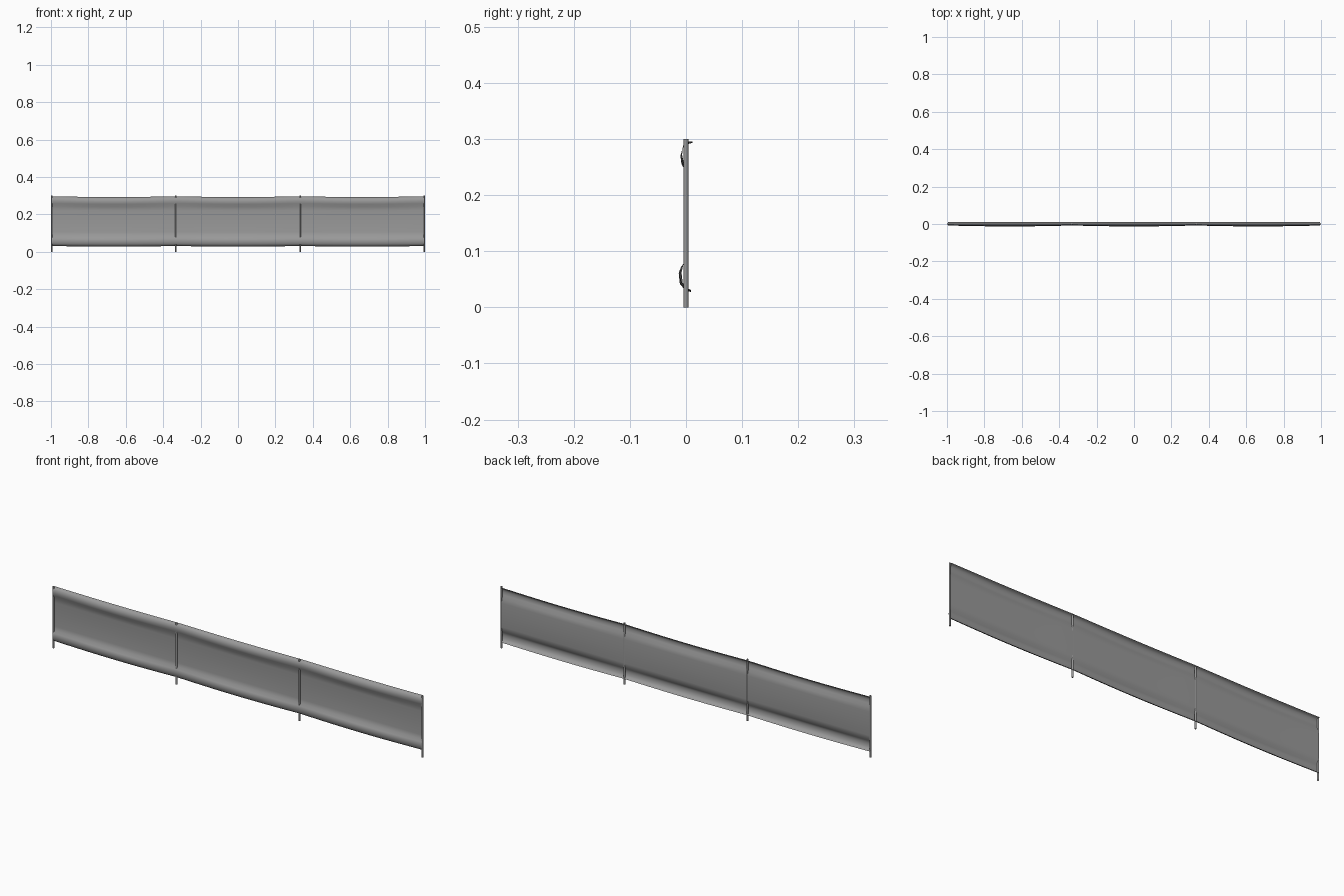
import bpy, bmesh, math

if "Cube" in bpy.data.objects:
    bpy.data.objects.remove(bpy.data.objects["Cube"])

POST_X = [-0.9955, -0.332, 0.332, 0.9955]
POST_R = 0.0045

# Fabric cross-sections (y, z): tight at the posts, billowed at mid-span
AT_POST = [(0.011, 0.296), (0.002, 0.295), (-0.005, 0.288), (-0.007, 0.272),
           (-0.004, 0.258), (0.002, 0.243), (0.004, 0.220), (0.004, 0.165),
           (0.004, 0.105), (0.002, 0.086), (-0.005, 0.075), (-0.008, 0.062),
           (-0.006, 0.044), (0.000, 0.035), (0.009, 0.031)]
MID_SPAN = [(0.012, 0.293), (0.003, 0.291), (-0.006, 0.284), (-0.010, 0.270),
            (-0.008, 0.255), (0.001, 0.240), (0.003, 0.220), (0.003, 0.165),
            (0.003, 0.105), (0.000, 0.083), (-0.009, 0.072), (-0.013, 0.061),
            (-0.011, 0.042), (-0.002, 0.031), (0.009, 0.027)]


def make_material(name, v):
    mat = bpy.data.materials.new(name)
    mat.diffuse_color = (v, v, v, 1)
    mat.use_nodes = True
    mat.node_tree.nodes["Principled BSDF"].inputs["Base Color"].default_value = mat.diffuse_color
    return mat


def make_object(name, bm, mat):
    mesh = bpy.data.meshes.new(name)
    bm.to_mesh(mesh)
    bm.free()
    mesh.materials.append(mat)
    obj = bpy.data.objects.new(name, mesh)
    bpy.context.collection.objects.link(obj)
    bpy.ops.object.select_all(action='DESELECT')
    bpy.context.view_layer.objects.active = obj
    obj.select_set(True)
    bpy.ops.object.shade_smooth_by_angle(angle=math.radians(50))
    return obj


dark_fabric = make_material("dark_fabric", 0.32)
dark_post = make_material("dark_post", 0.30)

# Posts
for i, x in enumerate(POST_X):
    bm = bmesh.new()
    bmesh.ops.create_cone(bm, cap_ends=True, segments=12, radius1=POST_R,
                          radius2=POST_R, depth=0.3)
    bmesh.ops.translate(bm, vec=(x, 0, 0.15), verts=bm.verts)
    make_object(f"post_{i + 1}", bm, dark_post)

# Fabric sheet woven around the posts, sagging between them
bm = bmesh.new()
steps = 10
rows = []
for s in range(3 * steps + 1):
    x = POST_X[0] + (POST_X[3] - POST_X[0]) * s / (3 * steps)
    t = math.sin(math.pi * (s % steps) / steps)
    rows.append([bm.verts.new((x, a[0] + (b[0] - a[0]) * t, a[1] + (b[1] - a[1]) * t))
                 for a, b in zip(AT_POST, MID_SPAN)])
for r0, r1 in zip(rows, rows[1:]):
    for j in range(len(r0) - 1):
        bm.faces.new((r0[j], r0[j + 1], r1[j + 1], r1[j]))
make_object("fabric_sheet", bm, dark_fabric)
